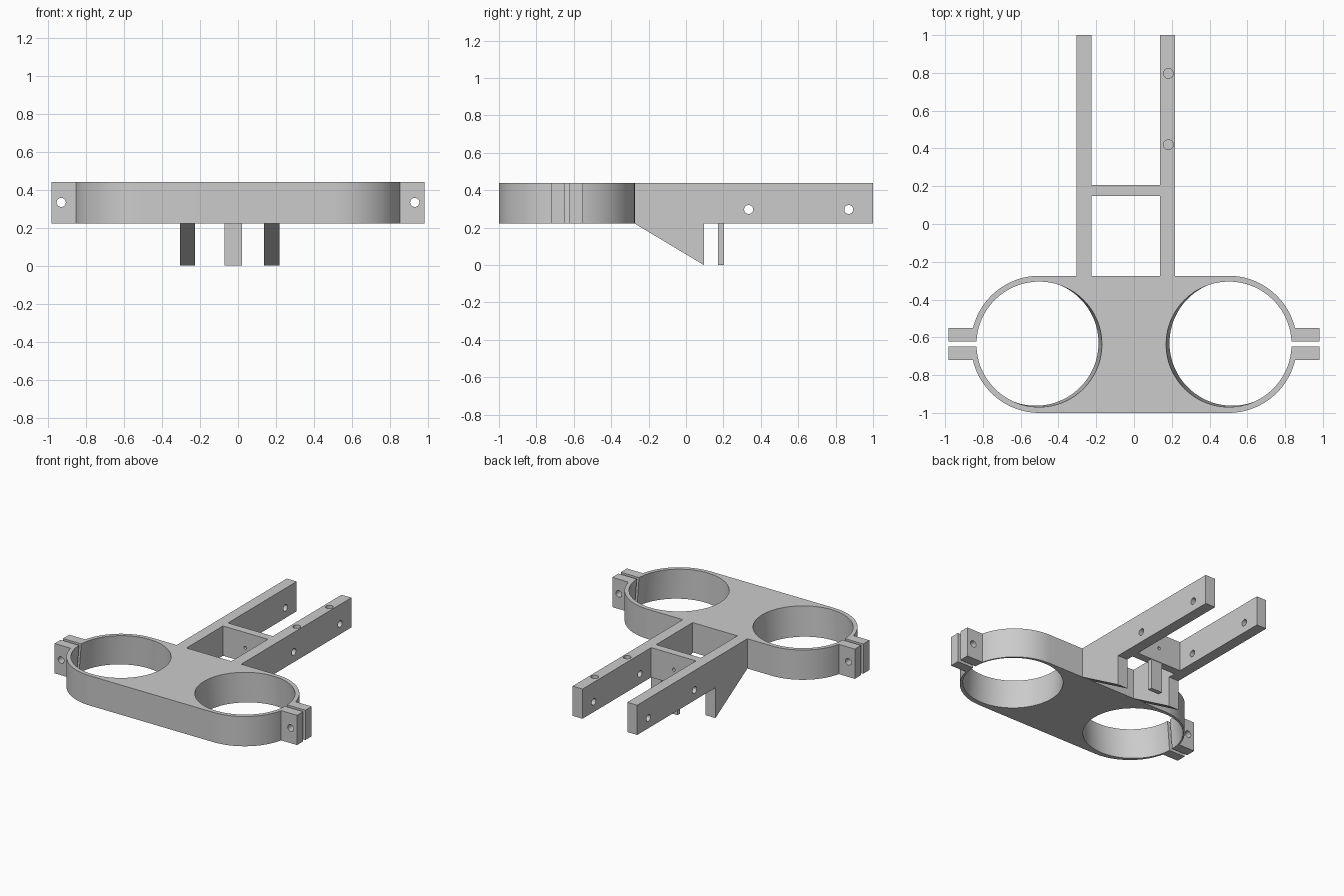
import bpy, bmesh, math
from math import cos, sin, pi
from mathutils import Vector, Matrix

if "Cube" in bpy.data.objects:
    bpy.data.objects.remove(bpy.data.objects["Cube"], do_unlink=True)

gray = bpy.data.materials.new("matte gray")
gray.use_nodes = True
gray.diffuse_color = (0.6, 0.6, 0.6, 1)
gray.node_tree.nodes["Principled BSDF"].inputs["Base Color"].default_value = (0.6, 0.6, 0.6, 1)

BOTTOM, TOP = 0.222, 0.44
RING_X, RING_Y = 0.5, -0.637
OUTER, INNER = 0.363, 0.332
HOLE = 0.024


def prism(name, points, offset):
    """Extrude a closed outline of 3D points along offset."""
    bm = bmesh.new()
    face = bm.faces.new([bm.verts.new(p) for p in points])
    result = bmesh.ops.extrude_face_region(bm, geom=[face])
    moved = [g for g in result["geom"] if isinstance(g, bmesh.types.BMVert)]
    bmesh.ops.translate(bm, verts=moved, vec=offset)
    bmesh.ops.recalc_face_normals(bm, faces=bm.faces)
    mesh = bpy.data.meshes.new(name)
    bm.to_mesh(mesh)
    bm.free()
    mesh.materials.append(gray)
    obj = bpy.data.objects.new(name, mesh)
    bpy.context.collection.objects.link(obj)
    return obj


def box(name, x0, x1, y0, y1, z0, z1):
    outline = [(x0, y0, z0), (x1, y0, z0), (x1, y1, z0), (x0, y1, z0)]
    return prism(name, outline, (0, 0, z1 - z0))


def rod(name, start, end, radius, axis, sides=32):
    """Cylinder whose end discs stay perpendicular to the named axis."""
    start, end = Vector(start), Vector(end)
    turn = {"X": Matrix.Rotation(pi / 2, 3, "Y"),
            "Y": Matrix.Rotation(pi / 2, 3, "X"), "Z": Matrix.Identity(3)}[axis]
    ring = [start + turn @ Vector((radius * cos(2 * pi * i / sides),
                                   radius * sin(2 * pi * i / sides), 0))
            for i in range(sides)]
    return prism(name, ring, end - start)


def combine(target, tool, operation):
    mod = target.modifiers.new(operation.lower(), "BOOLEAN")
    mod.operation, mod.solver, mod.object = operation, "EXACT", tool
    bpy.context.view_layer.objects.active = target
    bpy.ops.object.modifier_apply(modifier=mod.name)
    bpy.data.objects.remove(tool, do_unlink=True)


# Rounded double-ring plate
steps = 64
outline = []
for side in (1, -1):
    for i in range(steps + 1):
        a = -side * pi / 2 + pi * i / steps
        outline.append((side * RING_X + OUTER * cos(a), RING_Y + OUTER * sin(a), BOTTOM))
plate = prism("ring_plate", outline, (0, 0, TOP - BOTTOM))

# Clamp ears, leaning ring openings, split gap and screw holes on each side
for s in (1, -1):
    combine(plate, box("ears", s * 0.8, s * 0.982, -0.719, -0.55, BOTTOM, TOP), "UNION")
for s in (1, -1):
    slope = Vector((-s * 0.018, -0.007, TOP - BOTTOM))
    top = Vector((s * 0.502, RING_Y, TOP))
    combine(plate, rod("opening", top - slope * 1.5, top + slope * 0.5, INNER, "Z", 128),
            "DIFFERENCE")
    combine(plate, box("gap", s * 0.75, s * 1.1, -0.648, -0.622, 0.1, 0.6), "DIFFERENCE")
    combine(plate, rod("screw", (s * 0.93, -0.8, 0.333), (s * 0.93, -0.5, 0.333), HOLE, "Y"),
            "DIFFERENCE")

# Long arms with a triangular gusset below
side_profile = [(-0.275, TOP), (-0.275, BOTTOM), (0.095, 0), (0.095, BOTTOM),
                (1, BOTTOM), (1, TOP)]
arms = []
for name, x in (("right_arm", -0.305), ("left_arm", 0.138)):
    arm = prism(name, [(x, y, z) for y, z in side_profile], (0.08, 0, 0))
    for y in (0.335, 0.87):
        combine(arm, rod("pin", (x - 0.1, y, 0.297), (x + 0.2, y, 0.297), HOLE, "X"),
                "DIFFERENCE")
    arms.append(arm)

# Shallow sockets on top of the left arm
for y in (0.42, 0.797):
    combine(arms[1], rod("socket", (0.182, y, TOP - 0.04), (0.182, y, TOP + 0.1), 0.026, "Z"),
            "DIFFERENCE")

# Crossbar between the arms, with a small hole and a hanging tab
bar = box("crossbar", -0.225, 0.138, 0.148, 0.206, BOTTOM, TOP)
combine(bar, rod("pilot", (-0.045, 0, 0.327), (-0.045, 0.4, 0.327), 0.011, "Y"), "DIFFERENCE")
tab = box("hanging_tab", -0.072, 0.02, 0.17, 0.202, 0, BOTTOM)

for obj in [plate, bar, tab] + arms:
    bpy.ops.object.select_all(action="DESELECT")
    obj.select_set(True)
    bpy.context.view_layer.objects.active = obj
    bpy.ops.object.shade_smooth_by_angle(angle=math.radians(30))
